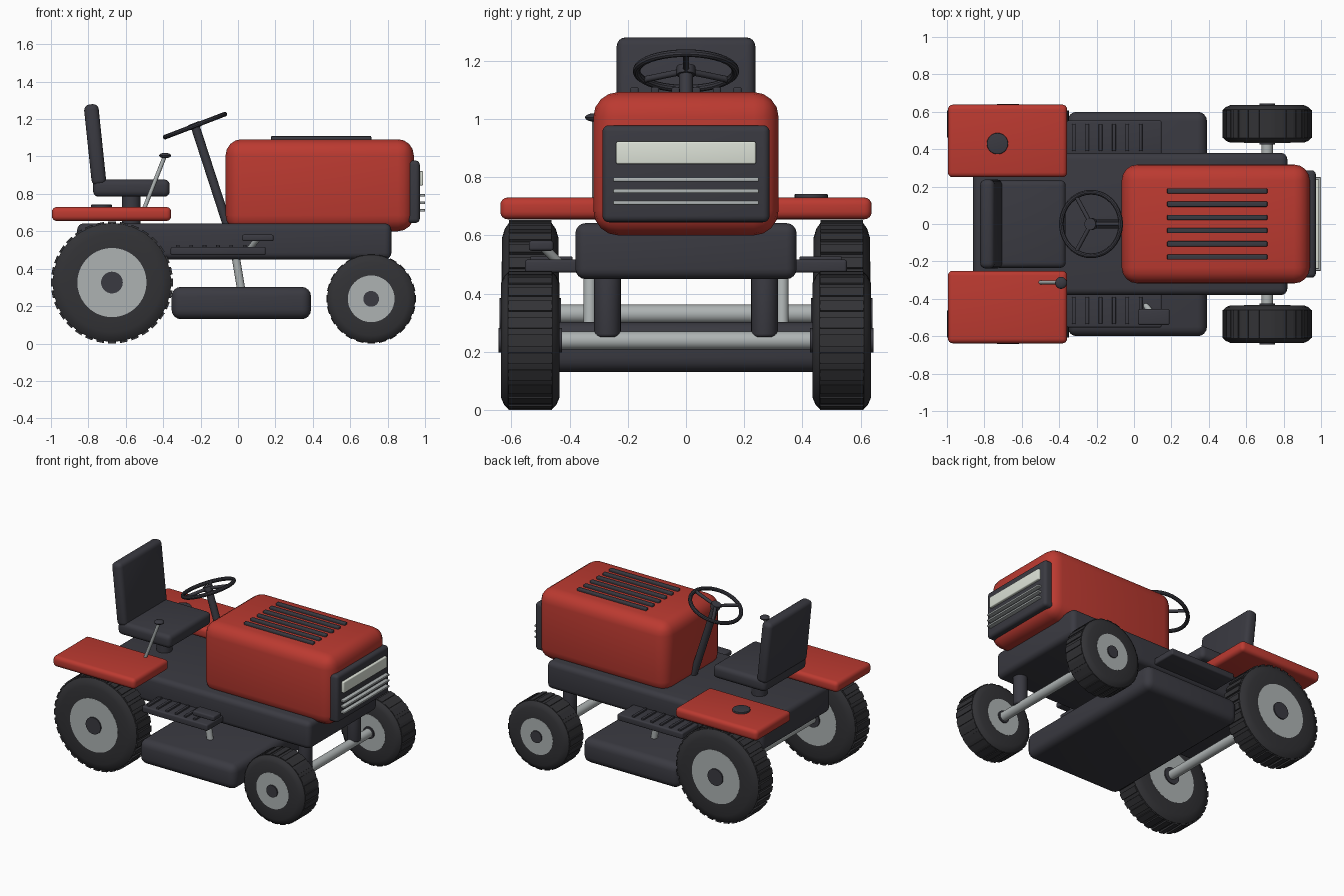
import bpy, bmesh, math
from mathutils import Vector, Matrix

cube = bpy.data.objects.get("Cube")
if cube:
    bpy.data.objects.remove(cube)


def material(name, color):
    m = bpy.data.materials.new(name)
    m.use_nodes = True
    m.diffuse_color = (*color, 1)
    m.node_tree.nodes["Principled BSDF"].inputs["Base Color"].default_value = (*color, 1)
    return m


RED = material("red paint", (0.50, 0.042, 0.03))
DARK = material("charcoal plastic", (0.042, 0.042, 0.053))
RUBBER = material("tyre rubber", (0.032, 0.032, 0.036))
METAL = material("light metal", (0.42, 0.45, 0.45))
LAMP = material("headlight glass", (0.72, 0.76, 0.68))


def finish(name, bm, mat, smooth=True):
    bmesh.ops.recalc_face_normals(bm, faces=bm.faces)
    mesh = bpy.data.meshes.new(name)
    bm.to_mesh(mesh)
    bm.free()
    mesh.materials.append(mat)
    ob = bpy.data.objects.new(name, mesh)
    bpy.context.collection.objects.link(ob)
    if smooth:
        bpy.ops.object.select_all(action="DESELECT")
        ob.select_set(True)
        bpy.context.view_layer.objects.active = ob
        bpy.ops.object.shade_smooth_by_angle(angle=math.radians(32))
    return ob


def box(name, x, y, z, mat, bevel=0.0, tilt=0.0):
    """Rounded box from (min, max) ranges, tilted about y through its centre."""
    bm = bmesh.new()
    bmesh.ops.create_cube(bm, size=1)
    size = [r[1] - r[0] for r in (x, y, z)]
    mid = [(r[1] + r[0]) / 2 for r in (x, y, z)]
    bmesh.ops.scale(bm, vec=size, verts=bm.verts)
    if bevel:
        bmesh.ops.bevel(bm, geom=bm.edges[:], offset=bevel, segments=4,
                        profile=0.5, affect="EDGES")
    bm.transform(Matrix.Translation(mid) @ Matrix.Rotation(tilt, 4, "Y"))
    return finish(name, bm, mat)


def rod(name, a, b, radius, mat, sides=24, bevel=0.0):
    """Cylinder between two points."""
    a, b = Vector(a), Vector(b)
    bm = bmesh.new()
    bmesh.ops.create_cone(bm, cap_ends=True, segments=sides, radius1=radius,
                          radius2=radius, depth=(b - a).length)
    if bevel:
        rims = [e for e in bm.edges if any(len(f.verts) > 4 for f in e.link_faces)]
        bmesh.ops.bevel(bm, geom=rims, offset=bevel, segments=3, profile=0.5, affect="EDGES")
    turn = (b - a).to_track_quat("Z", "Y").to_matrix().to_4x4()
    bm.transform(Matrix.Translation((a + b) / 2) @ turn)
    return finish(name, bm, mat)


def lathe(bm, profile, steps, closed=True):
    """Revolve (y, radius) points about the y axis."""
    rings = []
    for i in range(steps):
        t = math.tau * i / steps
        rings.append([bm.verts.new((r * math.cos(t), y, r * math.sin(t))) for y, r in profile])
    n = len(profile)
    for i in range(steps):
        p, q = rings[i], rings[(i + 1) % steps]
        for j in range(n if closed else n - 1):
            k = (j + 1) % n
            bm.faces.new((p[j], p[k], q[k], q[j]))


def wheel(prefix, x, y, radius, half, rim, hub, lugs, lug_height):
    centre = Vector((x, y, radius))
    body = radius - lug_height
    side = [(half, rim - 0.01), (half, body * 0.84), (half * 0.9, body * 0.94),
            (half * 0.76, body)]
    profile = side + [(-a, r) for a, r in reversed(side)]
    bm = bmesh.new()
    lathe(bm, profile, lugs * 2)
    # tread blocks across the tyre
    for i in range(lugs):
        t = math.tau * i / lugs
        block = Matrix.Rotation(t, 4, "Y") @ Matrix.Translation((body - 0.01 + lug_height / 2, 0, 0))
        shape = Matrix.Diagonal((0.02 + lug_height, half * 1.5, radius * 0.64 * math.tau / lugs, 1))
        bmesh.ops.create_cube(bm, size=1, matrix=block @ shape)
    bm.transform(Matrix.Translation(centre))
    finish(prefix + "_tyre", bm, RUBBER)

    def disc(part, r, h, mat):
        rod(prefix + part, centre - Vector((0, h, 0)), centre + Vector((0, h, 0)), r, mat, 40)
    disc("_rim", rim, half + 0.001, METAL)
    disc("_hub", hub, half + 0.009, DARK)


# Body
box("chassis", (-0.86, 0.82), (-0.38, 0.38), (0.45, 0.642), DARK, 0.035)
box("hood", (-0.066, 0.94), (-0.318, 0.318), (0.60, 1.092), RED, 0.085)
box("grille", (0.88, 0.972), (-0.287, 0.287), (0.645, 0.978), DARK, 0.022)
box("headlight", (0.95, 0.99), (-0.24, 0.24), (0.845, 0.922), LAMP, 0.006)
for i in range(3):
    z = 0.712 + 0.04 * i
    box(f"grille_bar_{i + 1}", (0.96, 1.0), (-0.25, 0.25), (z - 0.007, z + 0.007), METAL, 0.004)
for i in range(6):
    y = -0.177 + 0.0708 * i
    box(f"hood_slot_{i + 1}", (0.177, 0.713), (y - 0.014, y + 0.014), (1.08, 1.109), DARK, 0.006)

# Seat
box("seat_cushion", (-0.775, -0.365), (-0.235, 0.235), (0.785, 0.877), DARK, 0.03)
box("seat_back", (-0.803, -0.725), (-0.238, 0.238), (0.845, 1.28), DARK, 0.03, math.radians(-6))
rod("seat_post", (-0.57, 0, 0.62), (-0.57, 0, 0.80), 0.05, DARK)

# Steering column and wheel
centre = Vector((-0.23, 0, 1.165))
rod("steering_column", (-0.04, 0, 0.58), centre, 0.024, DARK)
bm = bmesh.new()
ring = [(0.013 * math.sin(a), 0.17 + 0.013 * math.cos(a))
        for a in (math.tau * k / 10 for k in range(10))]
lathe(bm, ring, 40)
bm.transform(Matrix.Rotation(math.pi / 2, 4, "X"))
pose = Matrix.Translation(centre) @ Matrix.Rotation(math.radians(-21), 4, "Y")
bm.transform(pose)
finish("steering_rim", bm, DARK)
for i in range(3):
    t = math.tau * i / 3
    rod(f"steering_spoke_{i + 1}", centre,
        pose @ Vector((0.17 * math.cos(t), 0.17 * math.sin(t), 0)), 0.011, DARK, 12)
rod("steering_hub", pose @ Vector((0, 0, -0.015)), pose @ Vector((0, 0, 0.015)), 0.032, DARK)

# Lever and fuel cap
rod("lever", (-0.51, -0.312, 0.70), (-0.392, -0.312, 1.0), 0.011, METAL, 12)
bm = bmesh.new()
bmesh.ops.create_uvsphere(bm, u_segments=20, v_segments=10, radius=0.032)
bm.transform(Matrix.Translation((-0.39, -0.315, 1.005)) @ Matrix.Diagonal((1, 1, 0.45, 1)))
finish("lever_knob", bm, DARK)
rod("fuel_cap", (-0.73, 0.43, 0.72), (-0.73, 0.43, 0.742), 0.057, DARK, 28, 0.004)

# Paired parts
for s, side in ((-1, "right"), (1, "left")):
    def span(a, b):
        return tuple(sorted((s * a, s * b)))
    box(f"{side}_fender", (-0.995, -0.357), span(0.25, 0.638), (0.655, 0.73), RED, 0.026)
    box(f"{side}_footboard", (-0.36, 0.148), span(0.36, 0.553), (0.472, 0.517), DARK, 0.01)
    for i in range(6):
        x = -0.322 + 0.0715 * i
        box(f"{side}_foot_rib_{i + 1}", (x - 0.01, x + 0.01), span(0.39, 0.535),
            (0.51, 0.528), DARK, 0.004)
    rod(f"{side}_deck_hanger", (-0.015, s * 0.33, 0.48), (0.02, s * 0.33, 0.27), 0.022, METAL)
    rod(f"{side}_axle_strut", (0.71, s * 0.27, 0.25), (0.71, s * 0.27, 0.50), 0.046, DARK, 24, 0.012)
    wheel(f"{side}_rear", -0.674, s * 0.535, 0.326, 0.097, 0.185, 0.058, 32, 0.01)
    wheel(f"{side}_front", 0.712, s * 0.535, 0.239, 0.1, 0.125, 0.042, 24, 0.004)

# Pedal
box("pedal", (0.022, 0.19), (-0.54, -0.455), (0.547, 0.582), DARK, 0.01)
rod("pedal_arm", (0.05, -0.42, 0.49), (0.105, -0.49, 0.56), 0.016, METAL, 16)

# Mower deck and axles
box("mower_deck", (-0.355, 0.39), (-0.6, 0.6), (0.13, 0.303), DARK, 0.05)
rod("rear_axle", (-0.674, -0.5, 0.33), (-0.674, 0.5, 0.33), 0.032, METAL)
rod("front_axle", (0.712, -0.5, 0.239), (0.712, 0.5, 0.239), 0.031, METAL)
